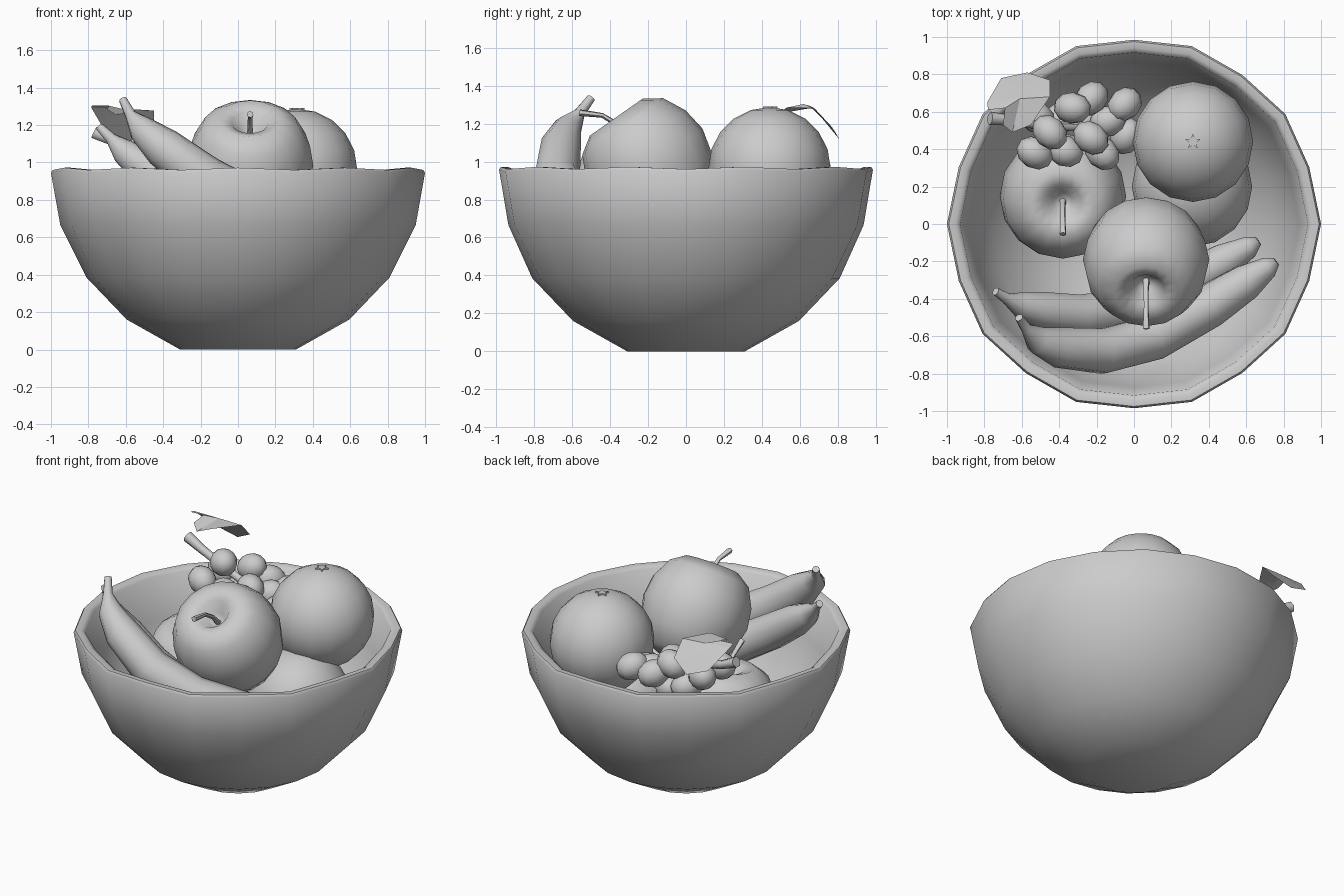
import bpy, bmesh, math, random
from mathutils import Vector, Matrix

if "Cube" in bpy.data.objects:
    bpy.data.objects.remove(bpy.data.objects["Cube"])

random.seed(4)


def finish(bm, name, angle=60):
    bmesh.ops.remove_doubles(bm, verts=bm.verts, dist=1e-5)
    bmesh.ops.recalc_face_normals(bm, faces=bm.faces)
    me = bpy.data.meshes.new(name)
    bm.to_mesh(me)
    bm.free()
    ob = bpy.data.objects.new(name, me)
    bpy.context.collection.objects.link(ob)
    bpy.ops.object.select_all(action='DESELECT')
    ob.select_set(True)
    bpy.context.view_layer.objects.active = ob
    bpy.ops.object.shade_smooth_by_angle(angle=math.radians(angle))
    return ob


def skin(bm, rings):
    for a, b in zip(rings, rings[1:]):
        n = len(a)
        for i in range(n):
            bm.faces.new((a[i], a[(i + 1) % n], b[(i + 1) % n], b[i]))


def lathe(profile, n, warp=None):
    bm = bmesh.new()
    rings = []
    for r, z in profile:
        ring = []
        for i in range(n):
            rr, zz = warp(i, r, z) if warp else (r, z)
            a = math.tau * i / n
            ring.append(bm.verts.new((rr * math.cos(a), rr * math.sin(a), zz)))
        rings.append(ring)
    skin(bm, rings)
    bm.faces.new(rings[0])
    bm.faces.new(rings[-1])
    return bm


def tube(name, points, radii, n):
    bm = bmesh.new()
    pts = [Vector(p) for p in points]
    rings = []
    for k, p in enumerate(pts):
        t = (pts[min(k + 1, len(pts) - 1)] - pts[max(k - 1, 0)]).normalized()
        u = t.cross(Vector((0.3, 1, 0.5))).normalized()
        v = t.cross(u)
        rings.append([bm.verts.new(p + radii[k] * (math.cos(math.tau * i / n) * u
                      + math.sin(math.tau * i / n) * v)) for i in range(n)])
    skin(bm, rings)
    bm.faces.new(rings[0])
    bm.faces.new(rings[-1])
    return finish(bm, name)


# Bowl: 20-sided hemisphere with a thick, slightly wavy rim
def wave(i, r, z):
    if i % 2 and z > 0.6:
        return r * 0.985, z + 0.012 * (z > 0.9)
    return r, z


bowl = [(0.31, 0), (0.595, 0.16), (0.81, 0.385), (0.95, 0.665), (1.0, 0.945),
        (0.99, 0.96), (0.955, 0.96), (0.93, 0.945), (0.885, 0.68), (0.755, 0.42),
        (0.555, 0.22), (0.29, 0.07)]
finish(lathe(bowl, 20, wave), "bowl", 50)

# Oranges, the upper one with a star-shaped stem scar
for name, loc in (("orange_upper", (0.315, 0.44, 0.965)), ("orange_lower", (0.31, 0.2, 0.5))):
    bm = bmesh.new()
    bmesh.ops.create_uvsphere(bm, u_segments=16, v_segments=10, radius=0.322)
    finish(bm, name).location = loc
bm = bmesh.new()
star = []
for i in range(10):
    r = 0.042 if i % 2 == 0 else 0.02
    a = math.tau * i / 10 + math.pi / 2
    star.append(bm.verts.new((r * math.cos(a), r * math.sin(a), 0)))
f = bm.faces.new(star)
ext = bmesh.ops.extrude_face_region(bm, geom=[f])
for v in ext["geom"]:
    if isinstance(v, bmesh.types.BMVert):
        v.co.z -= 0.02
finish(bm, "orange_star", 30).location = (0.315, 0.44, 1.291)

# Apples with dimple and bent stem, tilted towards the front
apple = [(0.012, 0.19), (0.05, 0.215), (0.1, 0.285), (0.17, 0.31), (0.26, 0.25),
         (0.32, 0.13), (0.338, 0.0), (0.3, -0.15), (0.22, -0.265), (0.12, -0.31), (0.03, -0.28)]
for name, loc, tilt in (("apple_front", (0.065, -0.19, 0.98), 35),
                        ("apple_back", (-0.38, 0.15, 0.55), 8)):
    body = finish(lathe(apple, 16), name)
    stem = tube(name + "_stem", [(0, 0, 0.17), (0, -0.015, 0.27), (0, -0.055, 0.36),
                                 (0, -0.145, 0.44)], [0.02, 0.014, 0.013, 0.018], 6)
    for ob in (body, stem):
        ob.location = loc
        ob.rotation_euler.x = math.radians(tilt)

# Bananas
tube("banana_front", [(-0.615, -0.5, 1.335), (-0.575, -0.56, 1.255), (-0.515, -0.62, 1.18),
                      (-0.4, -0.66, 1.08), (-0.17, -0.68, 0.91), (0.1, -0.61, 0.77),
                      (0.4, -0.44, 0.67), (0.6, -0.31, 0.64), (0.72, -0.23, 0.64), (0.76, -0.2, 0.645)],
     [0.022, 0.03, 0.075, 0.11, 0.125, 0.125, 0.12, 0.1, 0.06, 0.025], 10)
tube("banana_back", [(-0.74, -0.36, 1.19), (-0.68, -0.4, 1.13), (-0.61, -0.43, 1.06),
                     (-0.5, -0.46, 0.98), (-0.3, -0.49, 0.84), (-0.05, -0.46, 0.69),
                     (0.25, -0.33, 0.58), (0.48, -0.2, 0.54), (0.62, -0.12, 0.54), (0.665, -0.09, 0.545)],
     [0.022, 0.03, 0.07, 0.1, 0.115, 0.12, 0.115, 0.1, 0.06, 0.025], 10)

# Grape bunch
grapes = [(-0.45, 0.49, 1.1), (-0.23, 0.46, 1.0), (-0.33, 0.62, 1.05), (-0.05, 0.64, 0.97),
          (-0.53, 0.38, 1.0), (-0.37, 0.39, 0.96), (-0.17, 0.38, 0.92), (-0.04, 0.47, 0.9),
          (-0.23, 0.67, 0.98), (-0.52, 0.57, 1.0), (-0.14, 0.55, 0.95), (-0.4, 0.56, 0.9),
          (-0.26, 0.55, 0.85)]
for i, loc in enumerate(grapes):
    bm = bmesh.new()
    bmesh.ops.create_uvsphere(bm, u_segments=10, v_segments=7, radius=0.085)
    bmesh.ops.scale(bm, vec=(1.22, 1, 1), verts=bm.verts)
    g = finish(bm, f"grape_{i + 1}")
    g.location = loc
    g.rotation_euler = (0, random.uniform(-0.5, 0.5), random.uniform(-1.0, 1.2))
tube("grape_stem", [(-0.3, 0.52, 0.98), (-0.5, 0.53, 1.06), (-0.66, 0.555, 1.11), (-0.77, 0.565, 1.16)],
     [0.022, 0.025, 0.028, 0.036], 6)

# Curved leaf lying over the stem
outline = [(-0.45, 0.77), (-0.57, 0.81), (-0.71, 0.78), (-0.785, 0.65), (-0.78, 0.61),
           (-0.69, 0.62), (-0.7, 0.53), (-0.65, 0.49), (-0.55, 0.53), (-0.45, 0.68)]
bm = bmesh.new()


def leaf_z(y):
    return 1.305 - 4.3 * (y - 0.6) ** 2


centre = bm.verts.new((-0.61, 0.67, leaf_z(0.67)))
edge = [bm.verts.new((x, y, leaf_z(y))) for x, y in outline]
for i in range(len(edge)):
    bm.faces.new((centre, edge[i], edge[(i + 1) % len(edge)]))
finish(bm, "grape_leaf", 30)
